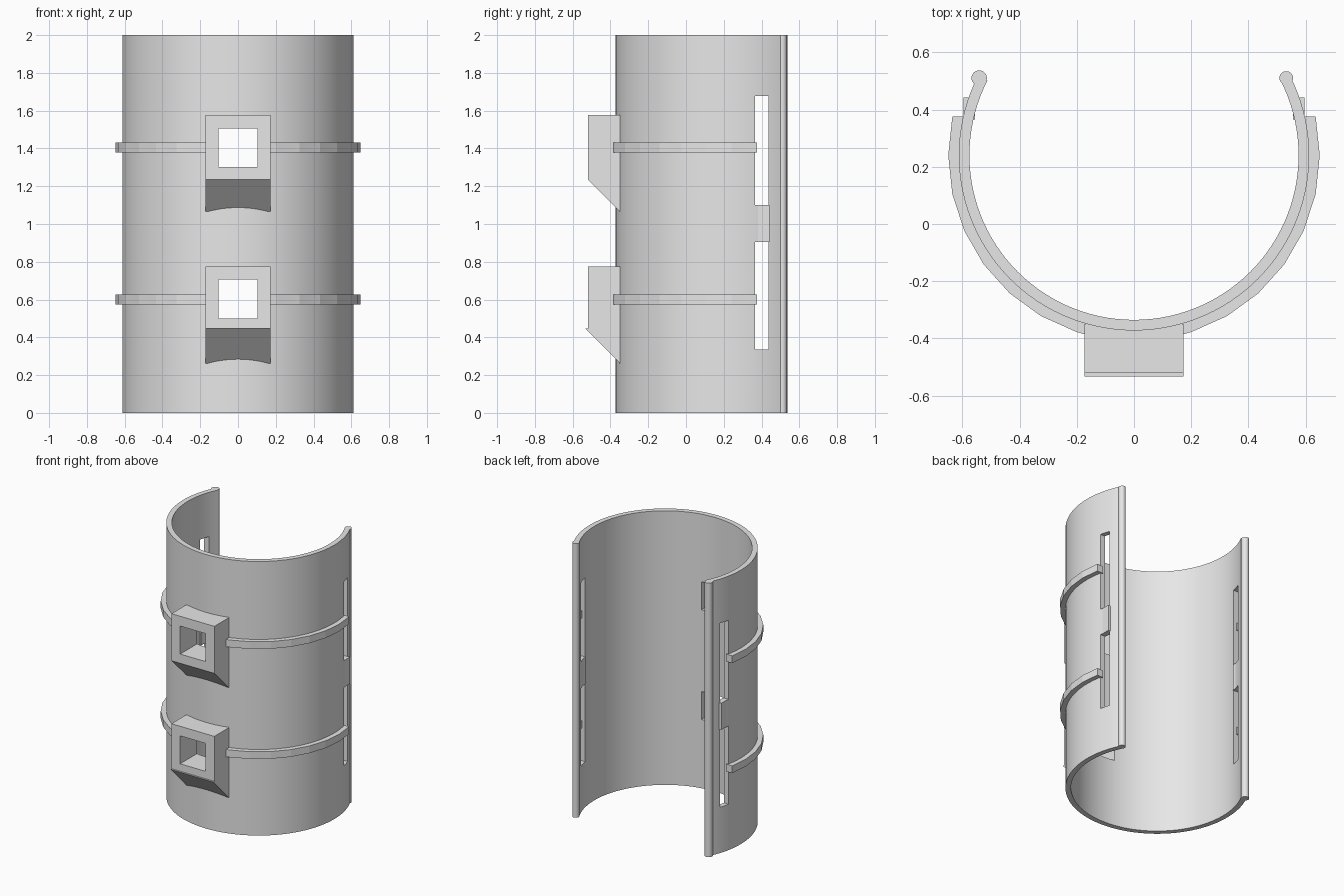
import bpy, bmesh
from math import sin, cos, radians
from mathutils import Vector

if "Cube" in bpy.data.objects:
    bpy.data.objects.remove(bpy.data.objects["Cube"])

CENTRE_Y = 0.24      # axis of the round shell
OUTER, INNER = 0.612, 0.575

grey = bpy.data.materials.new("plain grey")
grey.use_nodes = True
grey.diffuse_color = (0.8, 0.8, 0.8, 1)
grey.node_tree.nodes["Principled BSDF"].inputs["Base Color"].default_value = (0.8, 0.8, 0.8, 1)


def prism(name, points, along):
    """Extrude a flat outline of 3D points along a vector."""
    bm = bmesh.new()
    face = bm.faces.new([bm.verts.new(p) for p in points])
    moved = bmesh.ops.extrude_face_region(bm, geom=[face])["geom"]
    bmesh.ops.translate(bm, vec=Vector(along),
                        verts=[g for g in moved if isinstance(g, bmesh.types.BMVert)])
    bmesh.ops.recalc_face_normals(bm, faces=bm.faces)
    mesh = bpy.data.meshes.new(name)
    bm.to_mesh(mesh)
    bm.free()
    mesh.materials.append(grey)
    obj = bpy.data.objects.new(name, mesh)
    bpy.context.collection.objects.link(obj)
    return obj


def block(name, x, y, z):
    """Box from three (low, high) ranges."""
    base = [(x[0], y[0], z[0]), (x[1], y[0], z[0]), (x[1], y[1], z[0]), (x[0], y[1], z[0])]
    return prism(name, base, (0, 0, z[1] - z[0]))


def on_arc(radius, degrees, z, side=1):
    a = radians(degrees)
    return (side * radius * cos(a), CENTRE_Y + radius * sin(a), z)


def activate(obj):
    bpy.ops.object.select_all(action="DESELECT")
    obj.select_set(True)
    bpy.context.view_layer.objects.active = obj


def cut(obj, cutters):
    activate(obj)
    for cutter in cutters:
        mod = obj.modifiers.new("cut", "BOOLEAN")
        mod.operation, mod.solver, mod.object = "DIFFERENCE", "EXACT", cutter
        bpy.ops.object.modifier_apply(modifier=mod.name)


def smooth(obj):
    activate(obj)
    bpy.ops.object.shade_smooth_by_angle(angle=radians(30))


# Open round shell
steps, start, end = 78, -207, 27
angles = [start + (end - start) * i / steps for i in range(steps + 1)]
shell = prism("shell", [on_arc(OUTER, a, 0) for a in angles]
              + [on_arc(INNER, a, 0) for a in reversed(angles)], (0, 0, 2))

# Front sockets: plain upper one, lower one with a small lip
HALF = 0.173
upper_outline = [(-0.35, 1.578), (-0.52, 1.578), (-0.52, 1.235), (-0.35, 1.065)]
lower_outline = [(-0.35, 0.775), (-0.52, 0.775), (-0.52, 0.447), (-0.533, 0.447), (-0.35, 0.262)]
sockets = [prism(n, [(-HALF, y, z) for y, z in outline], (2 * HALF, 0, 0))
           for n, outline in (("upper_socket", upper_outline), ("lower_socket", lower_outline))]

# Square windows through sockets and shell
windows = [block("window_cutter", (-0.103, 0.103), (-0.7, -0.2), (z, z + 0.204))
           for z in (1.302, 0.501)]
for socket, window in zip(sockets, windows):
    cut(socket, [window])

# Tall slots near both rear edges
slots = [block("slot_cutter", (s * 0.6 - 0.12, s * 0.6 + 0.12), (0.365, 0.437), z)
         for s in (-1, 1) for z in ((0.335, 0.905), (1.10, 1.677))]
cut(shell, windows + slots)
smooth(shell)
for helper in windows + slots:
    bpy.data.objects.remove(helper)

for side, label in ((1, "left"), (-1, "right")):
    # Faceted ribs running from the sockets to the slots
    for z, level in ((1.378, "upper"), (0.575, "lower")):
        rib_angles = [-76] + list(range(-72, 13, 12))
        outline = [on_arc(0.649, a, z, side) for a in rib_angles]
        outline += [on_arc(0.6, a, z, side) for a in [13] + rib_angles[-2::-1]]
        prism(f"{level}_{label}_rib", outline, (0, 0, 0.053))

    # Bridge block between the two slots
    block(f"{label}_bridge", sorted((side * 0.555, side * 0.595)), (0.365, 0.442), (0.905, 1.10))

    # Rounded bead along the rear edge
    x, radius = (0.532, 0.024) if side > 0 else (-0.541, 0.027)
    bead = prism(f"{label}_edge_bead",
                 [(x + radius * cos(radians(a)), 0.51 + radius * sin(radians(a)), 0)
                  for a in range(0, 360, 20)], (0, 0, 2))
    smooth(bead)
